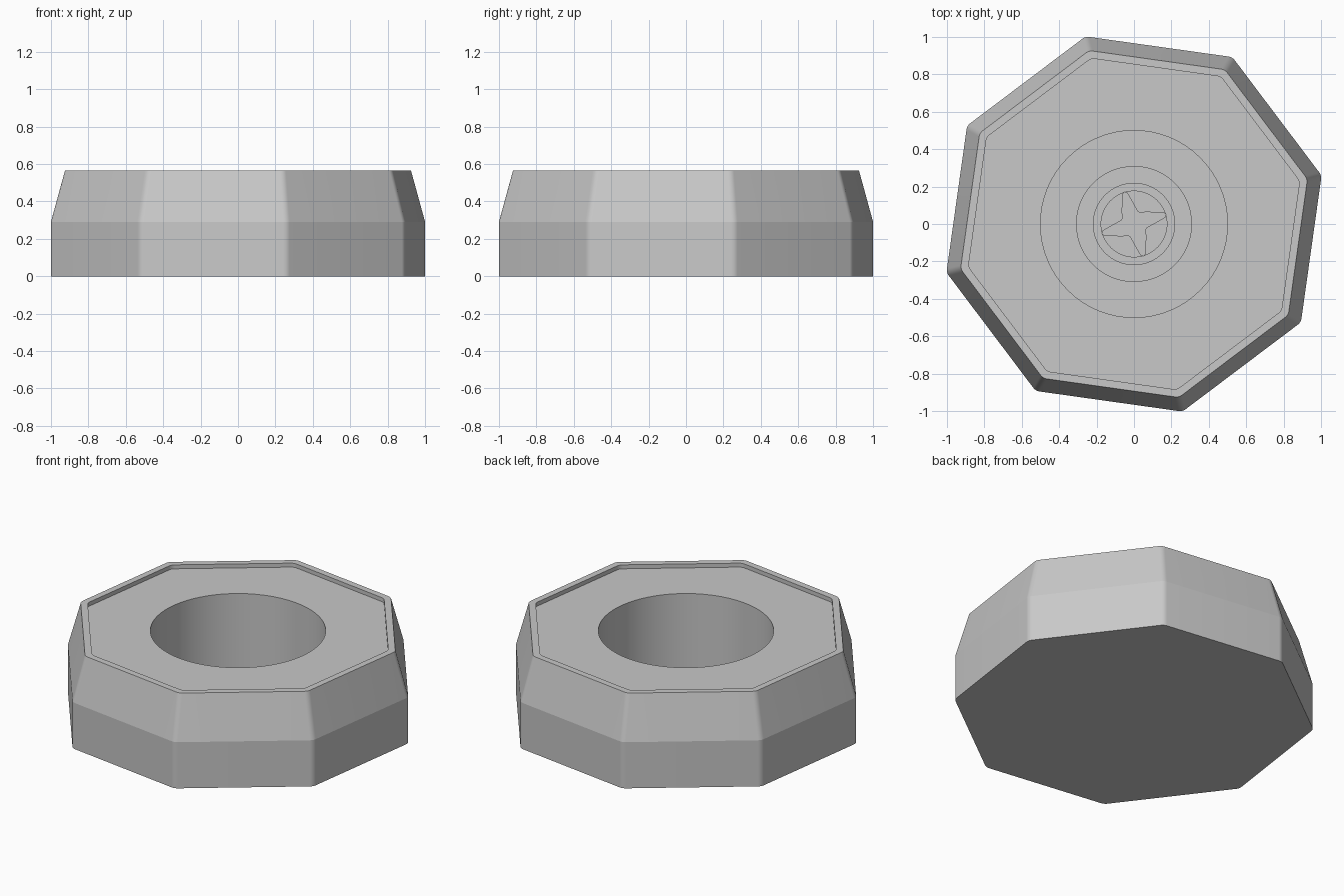
import bpy, bmesh
from math import radians, sin, cos, pi

cube = bpy.data.objects.get("Cube")
if cube:
    bpy.data.objects.remove(cube, do_unlink=True)

COUNT = 64                      # points in every ring
TURN = radians(82)              # direction of the first flat side
CORNER = COUNT // 8             # points in each rounded corner

grey = bpy.data.materials.new("plain grey")
grey.use_nodes = True
grey.diffuse_color = (0.58, 0.58, 0.58, 1)
grey.node_tree.nodes["Principled BSDF"].inputs["Base Color"].default_value = (0.58, 0.58, 0.58, 1)


def octagon(apothem, z, fillet=0.05):
    """Octagon ring with rounded corners."""
    reach = (apothem - fillet) / cos(pi / 8)
    points = []
    for side in range(8):
        mid = TURN + pi / 8 + side * pi / 4
        for i in range(CORNER):
            a = mid + pi / 4 * (i / (CORNER - 1) - 0.5)
            points.append((reach * cos(mid) + fillet * cos(a),
                           reach * sin(mid) + fillet * sin(a), z))
    return points


def circle(radius, z):
    """Round ring whose points line up with the octagon rings."""
    start = TURN + pi / COUNT
    return [(radius * cos(start + 2 * pi * i / COUNT),
             radius * sin(start + 2 * pi * i / COUNT), z) for i in range(COUNT)]


def star(z):
    """Four-armed driver slot, built by turning one arm."""
    arm = [(0.035, 0.058), (0.02, 0.066), (-0.027, 0.15), (-0.038, 0.167),
           (-0.05, 0.17), (-0.06, 0.16), (-0.064, 0.06)]
    points = []
    for _ in range(4):
        points += [(x, y, z) for x, y in arm]
        arm = [(-y, x) for x, y in arm]
    return points


def stack(name, rings):
    """Closed solid skinned over rings of equal point count."""
    bm = bmesh.new()
    loops = [[bm.verts.new(p) for p in ring] for ring in rings]
    n = len(loops[0])
    bm.faces.new(loops[0][::-1])
    for low, high in zip(loops, loops[1:]):
        for i in range(n):
            j = (i + 1) % n
            bm.faces.new((low[i], low[j], high[j], high[i]))
    bm.faces.new(loops[-1])
    bmesh.ops.recalc_face_normals(bm, faces=bm.faces)
    mesh = bpy.data.meshes.new(name)
    bm.to_mesh(mesh)
    bm.free()
    mesh.materials.append(grey)
    obj = bpy.data.objects.new(name, mesh)
    bpy.context.collection.objects.link(obj)
    return obj


def smooth(obj):
    bpy.ops.object.select_all(action="DESELECT")
    obj.select_set(True)
    bpy.context.view_layer.objects.active = obj
    bpy.ops.object.shade_smooth_by_angle(angle=radians(12))


# Octagonal body: straight base, tapered top, shallow lip and deep round well
FLOOR = 0.06
body = stack("octagonal_body", [
    octagon(0.957, 0), octagon(0.957, 0.29), octagon(0.885, 0.565),
    octagon(0.845, 0.565), octagon(0.845, 0.54),
    circle(0.5, 0.54), circle(0.5, FLOOR)])

# Washer on the floor of the well
washer = stack("washer", [circle(0.31, FLOOR), circle(0.31, 0.09)])

# Screw head with a shallow dish
head = stack("screw_head", [
    circle(0.22, 0.09), circle(0.22, 0.14),
    circle(0.176, 0.14), circle(0.176, 0.13)])

# Driver slot cut into the dish
cutter = stack("slot_cutter", [star(0.10), star(0.2)])
cutter.hide_render = True
cut = head.modifiers.new("driver_slot", "BOOLEAN")
cut.operation = "DIFFERENCE"
cut.solver = "EXACT"
cut.object = cutter
bpy.context.view_layer.objects.active = head
bpy.ops.object.modifier_apply(modifier=cut.name)
bpy.data.objects.remove(cutter, do_unlink=True)

for part in (body, washer, head):
    smooth(part)
